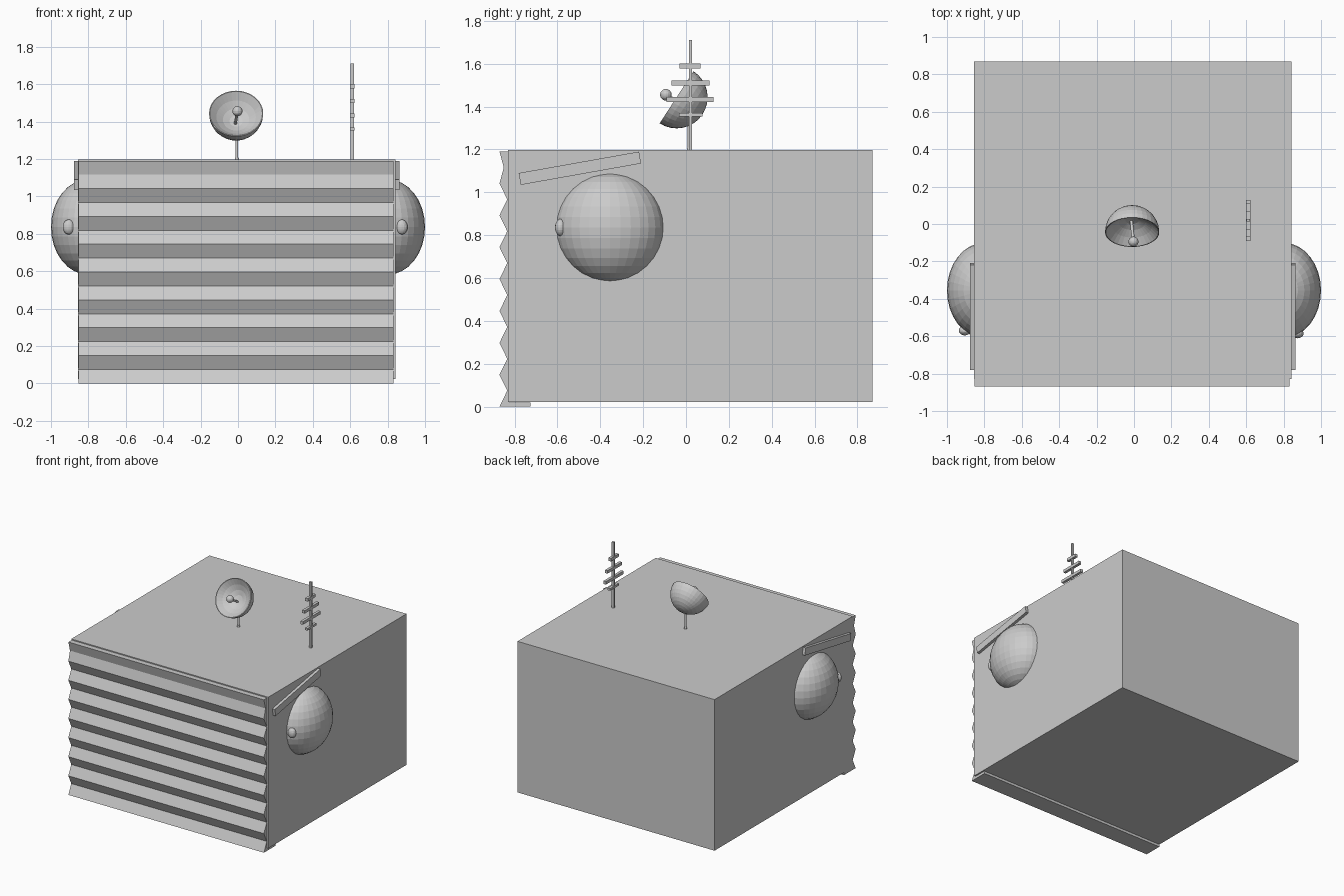
import bpy, bmesh, math
from mathutils import Vector, Matrix

if "Cube" in bpy.data.objects:
    bpy.data.objects.remove(bpy.data.objects["Cube"])

grey = bpy.data.materials.new("plain grey")
grey.diffuse_color = (0.6, 0.6, 0.6, 1)
grey.use_nodes = True
grey.node_tree.nodes["Principled BSDF"].inputs["Base Color"].default_value = grey.diffuse_color


def finish(name, bm):
    bmesh.ops.recalc_face_normals(bm, faces=bm.faces)
    me = bpy.data.meshes.new(name)
    bm.to_mesh(me)
    bm.free()
    me.materials.append(grey)
    ob = bpy.data.objects.new(name, me)
    bpy.context.collection.objects.link(ob)
    return ob


def box(name, lo, hi, tilt=0):
    lo, hi = Vector(lo), Vector(hi)
    bm = bmesh.new()
    m = (Matrix.Translation((lo + hi) / 2) @ Matrix.Rotation(tilt, 4, 'X')
         @ Matrix.Diagonal((*(hi - lo), 1)))
    bmesh.ops.create_cube(bm, size=1, matrix=m)
    return finish(name, bm)


def ball(name, c, r, seg=32, rings=16):
    bm = bmesh.new()
    m = Matrix.Translation(c) @ Matrix.Diagonal((*r, 1))
    bmesh.ops.create_uvsphere(bm, u_segments=seg, v_segments=rings, radius=1, matrix=m)
    return finish(name, bm)


def rod(name, a, b, r):
    a, b = Vector(a), Vector(b)
    d = b - a
    bm = bmesh.new()
    m = Matrix.Translation((a + b) / 2) @ d.to_track_quat('Z', 'Y').to_matrix().to_4x4()
    bmesh.ops.create_cone(bm, cap_ends=True, segments=12, radius1=r, radius2=r,
                          depth=d.length, matrix=m)
    return finish(name, bm)


# main body
box("body", (-0.855, -0.83, 0.022), (0.842, 0.87, 1.198))

# corrugated shutter with a foot lip, a zigzag profile extruded across the front
step = 1.19 / 16
profile = [(-0.725, 0.02), (-0.725, 0)]
for i in range(17):
    y = -0.87 if i % 2 == 0 else (-0.85 if i == 15 else -0.834)
    profile.append((y, i * step))
profile += [(-0.82, 1.19), (-0.82, 0.02)]
bm = bmesh.new()
face = bm.faces.new([bm.verts.new((-0.852, y, z)) for y, z in profile])
ext = bmesh.ops.extrude_face_region(bm, geom=[face])
bmesh.ops.translate(bm, vec=(1.684, 0, 0),
                    verts=[v for v in ext["geom"] if isinstance(v, bmesh.types.BMVert)])
finish("shutter", bm)

# eyes, pupils and slanted brows on both sides
for side, s, px, py, wall, out in (("right", 1, 0.875, -0.585, 0.835, 0.864),
                                   ("left", -1, -0.905, -0.57, -0.848, -0.877)):
    ball(side + "_eye", (s * 0.8, -0.355, 0.836), (0.2, 0.255, 0.255))
    ball(side + "_pupil", (px, py, 0.836), (0.032, 0.026, 0.04), 16, 10)
    box(side + "_brow", (min(wall, out), -0.78, 1.084), (max(wall, out), -0.21, 1.14),
        math.radians(10.1))

# dish: hemisphere outside, shallow bowl inside, tipped up to the front
R = 0.145
outer = [(R * math.sin(a), -R * math.cos(a)) for a in
         [math.pi / 2 * i / 8 for i in range(9)]]
inner = [(R * 0.97 * k, -0.08 * (1 - k * k)) for k in (1, 0.75, 0.5, 0.25, 0)]
bm = bmesh.new()
pts = [bm.verts.new((r, 0, z)) for r, z in outer + inner]
edges = [bm.edges.new(p) for p in zip(pts, pts[1:])]
bmesh.ops.spin(bm, geom=pts + edges, cent=(0, 0, 0), axis=(0, 0, 1),
               angle=2 * math.pi, steps=32)
bmesh.ops.remove_doubles(bm, verts=bm.verts, dist=0.0005)
rim = Matrix.Translation((-0.01, -0.044, 1.443)) @ Matrix.Rotation(math.radians(57), 4, 'X')
bm.transform(rim)
finish("dish", bm)
rod("dish_feed_arm", (-0.014, 0.015, 1.39), (-0.003, -0.094, 1.455), 0.008)
ball("dish_feed", (-0.003, -0.094, 1.455), (0.027,) * 3, 16, 10)
rod("dish_mast", (-0.006, 0.015, 1.19), (-0.006, 0.015, 1.33), 0.007)
ball("dish_mast_foot", (-0.006, 0.015, 1.2), (0.011,) * 3, 12, 8)

# antenna mast with four crossbars
box("antenna_mast", (0.602, 0.013, 1.19), (0.62, 0.028, 1.71))
for i, (z, y0, y1, t) in enumerate(((1.589, -0.03, 0.067, 0.023), (1.51, -0.068, 0.109, 0.023),
                                    (1.432, -0.09, 0.128, 0.023), (1.361, -0.033, 0.077, 0.016))):
    box(f"antenna_bar_{i + 1}", (0.6, y0, z - t / 2), (0.622, y1, z + t / 2))
